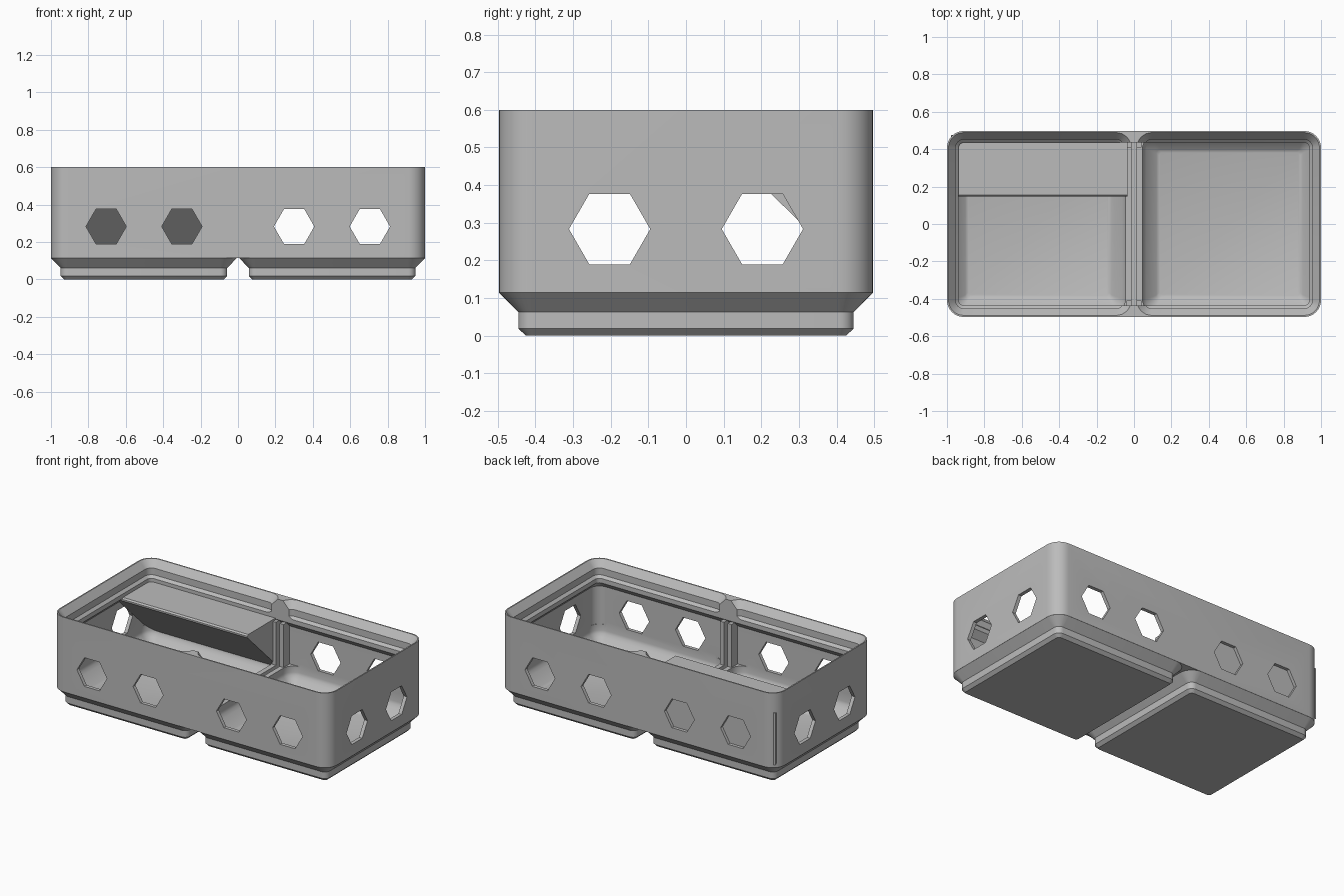
import bpy, bmesh, math
from mathutils import Matrix

if "Cube" in bpy.data.objects:
    bpy.data.objects.remove(bpy.data.objects["Cube"], do_unlink=True)

grey = bpy.data.materials.new("plain_grey")
grey.use_nodes = True
colour = (0.5, 0.5, 0.5, 1)
grey.diffuse_color = colour
grey.node_tree.nodes["Principled BSDF"].inputs["Base Color"].default_value = colour


def finish(name, bm):
    bmesh.ops.recalc_face_normals(bm, faces=bm.faces)
    mesh = bpy.data.meshes.new(name)
    bm.to_mesh(mesh)
    bm.free()
    mesh.materials.append(grey)
    obj = bpy.data.objects.new(name, mesh)
    bpy.context.scene.collection.objects.link(obj)
    return obj


def rounded_outline(cx, hx, hy, r, steps=8):
    points = []
    for corner in range(4):
        sx = 1 if corner in (0, 3) else -1
        sy = 1 if corner < 2 else -1
        for i in range(steps + 1):
            a = math.pi / 2 * (corner + i / steps)
            points.append((cx + sx * (hx - r) + r * math.cos(a),
                           sy * (hy - r) + r * math.sin(a)))
    return points


def stacked(name, cx, hx, hy, profile, radius=0.09):
    """Solid through rounded rectangles; the profile lists (inset, height)."""
    bm = bmesh.new()
    rings = []
    for inset, z in profile:
        outline = rounded_outline(cx, hx - inset, hy - inset, max(radius - inset, 0.02))
        rings.append([bm.verts.new((x, y, z)) for x, y in outline])
    n = len(rings[0])
    for low, high in zip(rings, rings[1:]):
        for i in range(n):
            j = (i + 1) % n
            bm.faces.new((low[i], low[j], high[j], high[i]))
    bm.faces.new(rings[0][::-1])
    bm.faces.new(rings[-1])
    return finish(name, bm)


def box(name, x0, x1, y0, y1, z0, z1):
    bm = bmesh.new()
    bmesh.ops.create_cube(bm, size=1)
    bm.transform(Matrix.Translation(((x0 + x1) / 2, (y0 + y1) / 2, (z0 + z1) / 2))
                 @ Matrix.Diagonal((x1 - x0, y1 - y0, z1 - z0, 1)))
    return finish(name, bm)


def hex_bar(name, axis, offset):
    """Six-sided bar running through the whole bin along one axis."""
    bm = bmesh.new()
    bmesh.ops.create_cone(bm, cap_ends=True, segments=6, radius1=0.108, radius2=0.108, depth=3)
    bm.transform(Matrix.Rotation(math.pi / 2, 4, "X"))
    flat = max(v.co.z for v in bm.verts)
    if flat > 0.1:  # keep a flat side on top
        bm.transform(Matrix.Rotation(math.pi / 6, 4, "Y"))
    bm.transform(Matrix.Translation((offset, 0, 0.283)))
    if axis == "x":
        bm.transform(Matrix.Rotation(math.pi / 2, 4, "Z"))
    return finish(name, bm)


def combine(target, tool, operation):
    mod = target.modifiers.new("cut", "BOOLEAN")
    mod.operation = operation
    mod.solver = "EXACT"
    mod.object = tool
    tool.hide_render = True
    bpy.context.view_layer.update()
    graph = bpy.context.evaluated_depsgraph_get()
    mesh = bpy.data.meshes.new_from_object(target.evaluated_get(graph))
    target.modifiers.clear()
    target.data = mesh
    bpy.data.objects.remove(tool, do_unlink=True)


# Outer shell with two stepped feet
bin_body = stacked("bin_body", 0, 1, 0.497, [(0, 0.114), (0, 0.6)])
foot = [(0.071, 0), (0.0515, 0.019), (0.0515, 0.062), (0, 0.1145), (0.01, 0.13)]
for side in (-1, 1):
    combine(bin_body, stacked("foot", side * 0.503, 0.497, 0.497, foot), "UNION")

# Interior: main space, two hollow floors and the stacking lip
main = [(0.0235, 0.18), (0.0235, 0.427), (0.062, 0.466), (0.062, 0.7)]
combine(bin_body, stacked("main_space", 0, 1, 0.497, main), "DIFFERENCE")
floor = [(0.09, 0.035), (0.075, 0.042), (0.02, 0.105), (0.005, 0.122), (0, 0.14), (0, 0.2)]
lip = [(0.0625, 0.48), (0.0625, 0.4945), (0.0455, 0.511), (0.0455, 0.5545), (0.001, 0.609)]
for side in (-1, 1):
    combine(bin_body, stacked("floor_space", side * 0.511, 0.466, 0.474, floor, 0.075), "DIFFERENCE")
    combine(bin_body, stacked("lip_space", side * 0.503, 0.497, 0.497, lip), "DIFFERENCE")

# Groove along the ridge between the compartments
combine(bin_body, box("ridge_groove", -0.013, 0.013, -0.45, 0.45, 0.145, 0.25), "DIFFERENCE")

# Hexagonal openings through opposite walls
for x in (-0.705, -0.3, 0.3, 0.705):
    combine(bin_body, hex_bar("hole", "y", x), "DIFFERENCE")
for y in (-0.203, 0.203):
    combine(bin_body, hex_bar("hole", "x", y), "DIFFERENCE")

# Label shelf with a sloping support, across one compartment
bm = bmesh.new()
section = [(0.147, 0.463), (0.156, 0.472), (0.477, 0.472), (0.477, 0.133), (0.147, 0.453)]
face = bm.faces.new([bm.verts.new((-0.979, y, z)) for y, z in section])
grown = bmesh.ops.extrude_face_region(bm, geom=[face])
moved = [v for v in grown["geom"] if isinstance(v, bmesh.types.BMVert)]
bmesh.ops.translate(bm, verts=moved, vec=(0.944, 0, 0))
label_shelf = finish("label_shelf", bm)

# Upright rails that hold a divider, on the front and back walls
parts = [bin_body, label_shelf]
for end, y in (("front", -0.443), ("back", 0.443)):
    for side, x in (("right", -0.027), ("left", 0.027)):
        parts.append(box(f"{end}_{side}_divider_rail", x - 0.014, x + 0.014,
                         y - 0.033, y + 0.033, 0.16, 0.46))

bpy.ops.object.select_all(action="DESELECT")
for part in parts:
    part.select_set(True)
bpy.context.view_layer.objects.active = bin_body
bpy.ops.object.shade_smooth_by_angle(angle=math.radians(30))
